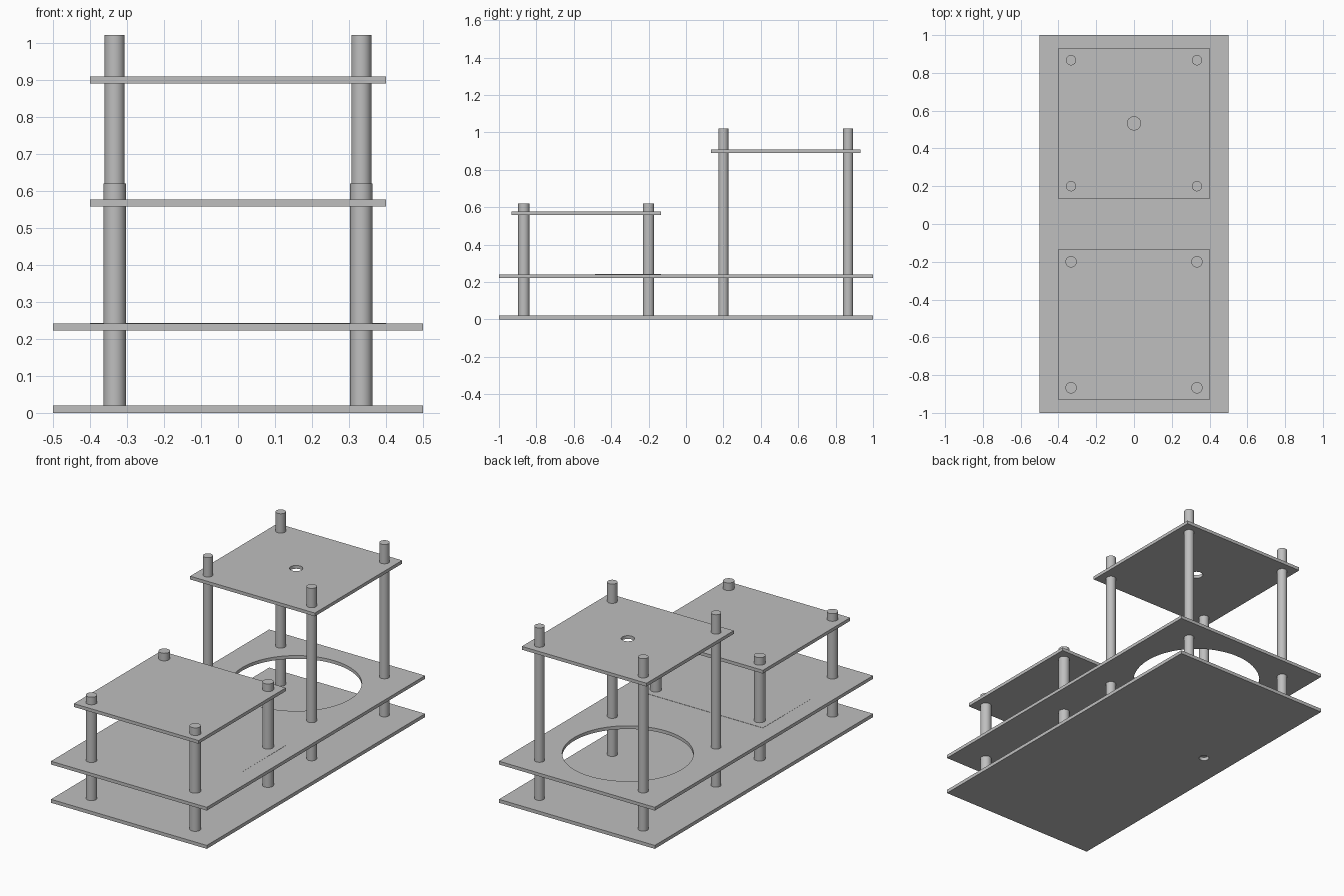
import bpy

if "Cube" in bpy.data.objects:
    bpy.data.objects.remove(bpy.data.objects["Cube"], do_unlink=True)

grey = bpy.data.materials.new("plain_grey")
grey.use_nodes = True
colour = (0.52, 0.52, 0.52, 1)
grey.diffuse_color = colour
grey.node_tree.nodes["Principled BSDF"].inputs["Base Color"].default_value = colour


def cylinder(name, x, y, bottom, top, radius, sides=48):
    bpy.ops.mesh.primitive_cylinder_add(
        vertices=sides, radius=radius, depth=top - bottom,
        location=(x, y, (bottom + top) / 2))
    ob = bpy.context.object
    ob.name = name
    ob.data.materials.append(grey)
    bpy.ops.object.shade_smooth_by_angle()
    return ob


def plate(name, width, length, y, bottom, top, hole=None):
    """Flat board, optionally pierced by a round hole (x, y, radius)."""
    bpy.ops.mesh.primitive_cube_add(size=1, location=(0, y, (bottom + top) / 2))
    ob = bpy.context.object
    ob.name = name
    ob.scale = (width, length, top - bottom)
    bpy.ops.object.transform_apply(location=False, rotation=False, scale=True)
    ob.data.materials.append(grey)
    if hole:
        hx, hy, radius = hole
        cutter = cylinder("hole_cutter", hx, hy, bottom - 0.1, top + 0.1, radius, 96)
        cutter.hide_render = True
        mod = ob.modifiers.new("hole", "BOOLEAN")
        mod.operation = "DIFFERENCE"
        mod.solver = "EXACT"
        mod.object = cutter
        bpy.ops.object.select_all(action="DESELECT")
        bpy.context.view_layer.objects.active = ob
        ob.select_set(True)
        bpy.ops.object.modifier_apply(modifier=mod.name)
        bpy.data.objects.remove(cutter, do_unlink=True)
        bpy.ops.object.shade_smooth_by_angle()
    return ob


POST_X, NEAR_Y, FAR_Y, SHELF_Y = 0.333, 0.2, 0.867, 0.533

# Two full-length boards
plate("base_board", 1, 2, 0, 0, 0.02, (-POST_X, NEAR_Y, 0.027))
plate("middle_board", 1, 2, 0, 0.222, 0.241, (0, SHELF_Y, 0.345))

# Slightly tilted sheet lying in the top of the middle board
sheet = plate("inlaid_sheet", 0.8, 0.8, -SHELF_Y, 0.231, 0.2412)
sheet.rotation_euler.x = 0.003

# Square shelves on the low front and tall back towers
plate("front_shelf", 0.8, 0.8, -SHELF_Y, 0.557, 0.576)
plate("back_shelf", 0.8, 0.8, SHELF_Y, 0.889, 0.908, (0, SHELF_Y, 0.035))

# Four posts for each tower
for tower, way, top, radius in (("front", -1, 0.62, 0.03), ("back", 1, 1.02, 0.027)):
    for side, x in (("left", POST_X), ("right", -POST_X)):
        for place, y in (("inner", NEAR_Y), ("outer", FAR_Y)):
            cylinder(f"{tower}_{place}_{side}_post", x, way * y, 0.02, top, radius)
